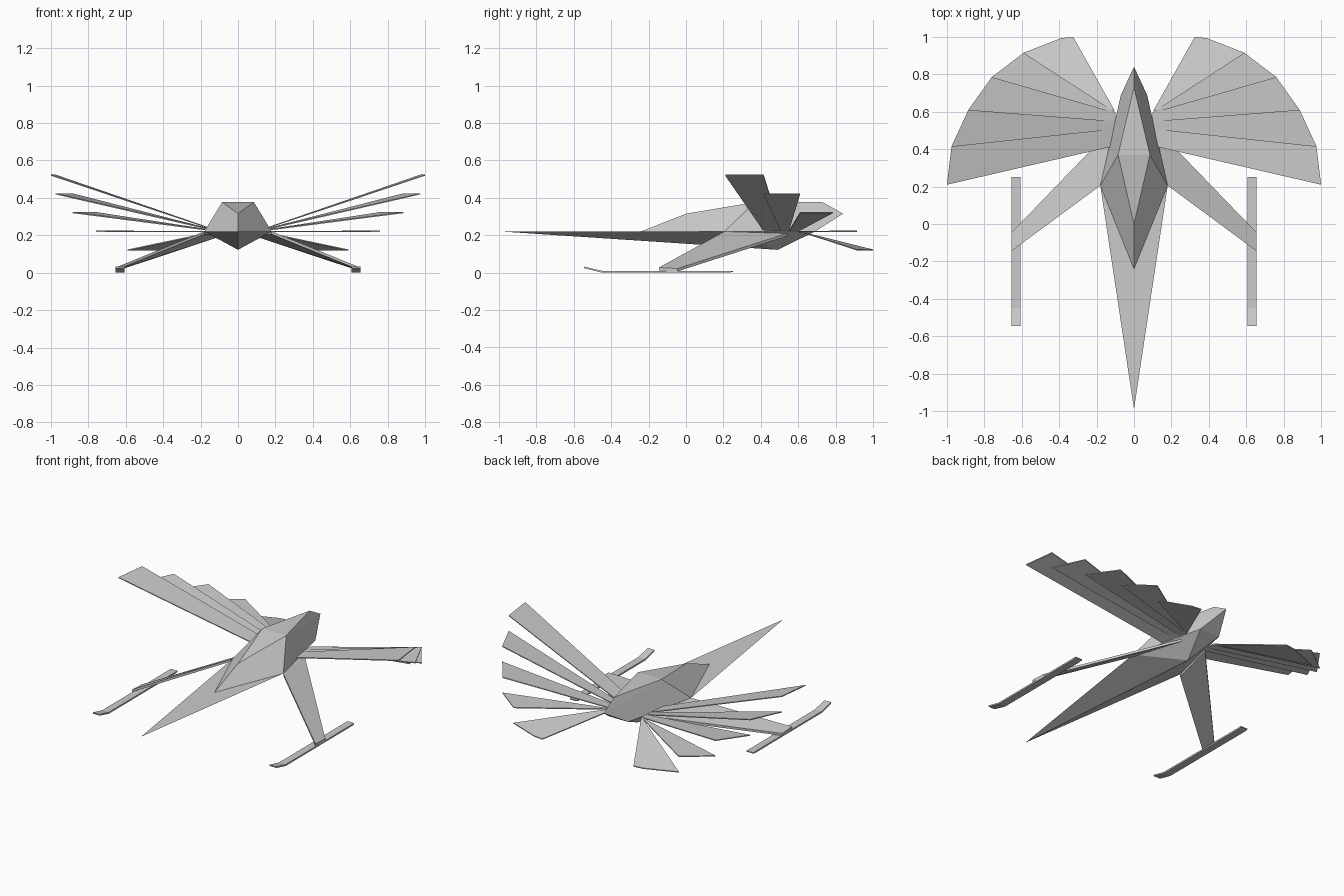
import bpy, bmesh

if "Cube" in bpy.data.objects:
    bpy.data.objects.remove(bpy.data.objects["Cube"])


def finish(name, bm):
    bmesh.ops.recalc_face_normals(bm, faces=bm.faces)
    me = bpy.data.meshes.new(name)
    bm.to_mesh(me)
    bm.free()
    ob = bpy.data.objects.new(name, me)
    bpy.context.collection.objects.link(ob)
    return ob


def faceted(name, points):
    """Faceted solid from half-profile points, mirrored over x."""
    bm = bmesh.new()
    for x, y, z in points:
        bm.verts.new((x, y, z))
        if x:
            bm.verts.new((-x, y, z))
    bmesh.ops.convex_hull(bm, input=bm.verts)
    bmesh.ops.dissolve_limit(bm, angle_limit=0.01, verts=bm.verts, edges=bm.edges)
    return finish(name, bm)


def plate(name, outline, thick, side):
    """Thin plate: outline is the top surface, extruded straight down."""
    bm = bmesh.new()
    top = [bm.verts.new((x * side, y, z)) for x, y, z in outline]
    bot = [bm.verts.new((x * side, y, z - thick)) for x, y, z in outline]
    n = len(top)
    bm.faces.new(top)
    bm.faces.new(bot[::-1])
    for i in range(n):
        j = (i + 1) % n
        bm.faces.new((top[i], bot[i], bot[j], top[j]))
    return finish(name, bm)


# Upper hull with cockpit facets
faceted("upper_hull", [(0, -0.24, 0.22), (0.18, 0.205, 0.22), (0, 0, 0.315),
                       (0.085, 0.37, 0.377), (0, 0.73, 0.377),
                       (0, 0.84, 0.315), (0.07, 0.69, 0.22)])

# Long nose spike and keel
faceted("nose_spike", [(0, -0.99, 0.22), (0.18, 0.205, 0.22),
                       (0, 0.49, 0.122), (0.07, 0.69, 0.22)])

# Fan edge points (tips) and matching roots, from front to rear
tips = [(1.0, 0.21), (0.975, 0.415), (0.885, 0.61), (0.76, 0.785),
        (0.59, 0.915), (0.325, 1.0)]
roots = [(0.1, 0.418), (0.1, 0.509), (0.1, 0.549), (0.1, 0.595),
         (0.12, 0.61), (0.1, 0.6)]

for side, label in ((1, "right"), (-1, "left")):
    # Stepped wing blades
    for i in range(5):
        z = 0.524 - 0.1 * i
        outline = [(*roots[i], 0.223), (*tips[i], z)]
        if i == 4:
            outline.append((0.39, 0.993, z))
        outline += [(*tips[i + 1], z), (*roots[i + 1], 0.223)]
        plate(f"wing_blade_{label}_{i + 1}", outline, 0.006, side)

    # Landing strut
    plate(f"strut_{label}", [(0.18, 0.205, 0.22), (0.655, -0.145, 0.027),
                             (0.655, -0.045, 0.022), (0.09, 0.54, 0.21)], 0.015, side)

    # Skid with upturned front, swept from a side profile
    bm = bmesh.new()
    rows = [[bm.verts.new((x * side, y, z)) for x in (0.607, 0.655)]
            for y, z in [(0.25, 0.004), (0.23, 0), (-0.45, 0), (-0.545, 0.024),
                         (-0.545, 0.032), (-0.45, 0.01), (0.25, 0.01)]]
    for a, b in zip(rows, rows[1:] + rows[:1]):
        bm.faces.new((a[0], a[1], b[1], b[0]))
    for k in (0, 1):
        bm.faces.new([r[k] for r in rows])
    finish(f"skid_{label}", bm)
